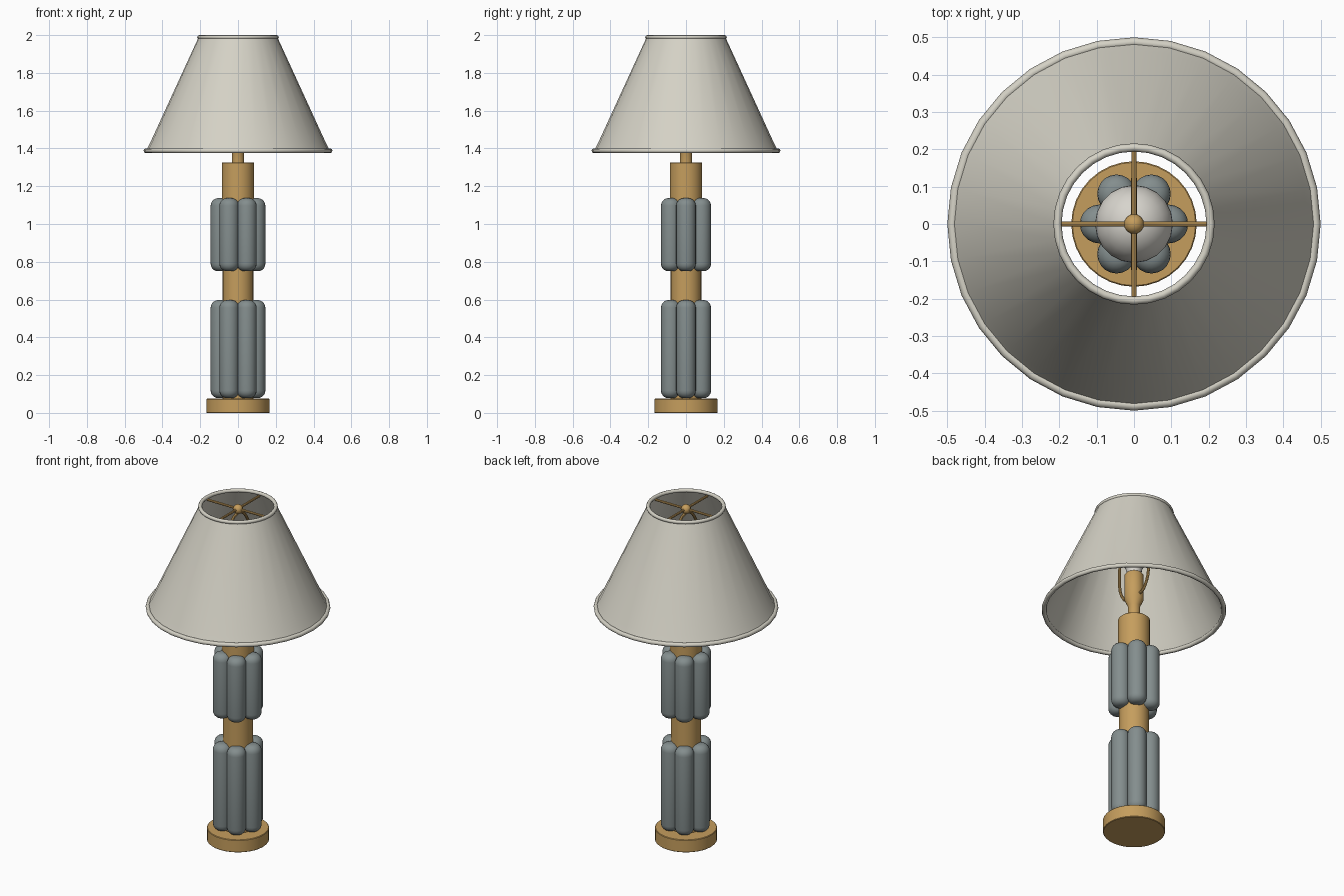
import bpy, bmesh, math
from mathutils import Vector

cube = bpy.data.objects.get("Cube")
if cube:
    bpy.data.objects.remove(cube, do_unlink=True)


def material(name, color):
    m = bpy.data.materials.new(name)
    m.use_nodes = True
    m.diffuse_color = (*color, 1)
    m.node_tree.nodes["Principled BSDF"].inputs["Base Color"].default_value = (*color, 1)
    return m


linen = material("linen", (0.66, 0.64, 0.56))
brass = material("brass", (0.56, 0.34, 0.11))
slate = material("slate_glaze", (0.23, 0.27, 0.27))
glass = material("frosted_glass", (0.68, 0.66, 0.61))


def finish(bm, name, mat, angle=35):
    mesh = bpy.data.meshes.new(name)
    bmesh.ops.recalc_face_normals(bm, faces=bm.faces)
    bm.to_mesh(mesh)
    bm.free()
    mesh.materials.append(mat)
    ob = bpy.data.objects.new(name, mesh)
    bpy.context.collection.objects.link(ob)
    bpy.ops.object.select_all(action="DESELECT")
    ob.select_set(True)
    bpy.context.view_layer.objects.active = ob
    bpy.ops.object.shade_smooth_by_angle(angle=math.radians(angle))
    return ob


def lathe(name, profile, mat, steps=32, center=(0, 0), closed=False, angle=35):
    """Spin (radius, height) points around a vertical axis."""
    bm = bmesh.new()
    verts = [bm.verts.new((r, 0, z)) for r, z in profile]
    edges = [bm.edges.new(p) for p in zip(verts, verts[1:])]
    if closed:
        edges.append(bm.edges.new((verts[-1], verts[0])))
    bmesh.ops.spin(bm, geom=verts + edges, cent=(0, 0, 0), axis=(0, 0, 1),
                   angle=math.tau, steps=steps)
    bmesh.ops.remove_doubles(bm, verts=bm.verts, dist=0.0001)
    bmesh.ops.translate(bm, verts=bm.verts, vec=(*center, 0))
    return finish(bm, name, mat, angle)


def drum(name, radius, low, high, mat, bevel=0.003):
    return lathe(name, [(0, low), (radius - bevel, low), (radius, low + bevel),
                        (radius, high - bevel), (radius - bevel, high), (0, high)], mat)


def rod(name, points, radius, mat, smooth=False):
    """Round wire along a path, turned into a mesh."""
    curve = bpy.data.curves.new(name, "CURVE")
    curve.dimensions = "3D"
    curve.bevel_depth = radius
    curve.bevel_resolution = 2
    curve.resolution_u = 6
    curve.use_fill_caps = True
    if smooth:
        sp = curve.splines.new("BEZIER")
        sp.bezier_points.add(len(points) - 1)
        for bp, co in zip(sp.bezier_points, points):
            bp.co = co
            bp.handle_left_type = bp.handle_right_type = "AUTO"
    else:
        sp = curve.splines.new("POLY")
        sp.points.add(len(points) - 1)
        for p, co in zip(sp.points, points):
            p.co = (*co, 1)
    curve.materials.append(mat)
    ob = bpy.data.objects.new(name, curve)
    bpy.context.collection.objects.link(ob)
    bpy.ops.object.select_all(action="DESELECT")
    ob.select_set(True)
    bpy.context.view_layer.objects.active = ob
    bpy.ops.object.convert(target="MESH")
    bpy.ops.object.shade_smooth_by_angle(angle=math.radians(40))


def ring(name, radius, height, thick, mat):
    arc = [i * math.tau / 8 for i in range(8)]
    lathe(name, [(radius + thick * math.cos(a), height + thick * math.sin(a)) for a in arc],
          mat, closed=True, angle=60)


# Brass stem
drum("base", 0.168, 0, 0.075, brass)
drum("middle_collar", 0.081, 0.07, 0.80, brass)
drum("upper_collar", 0.086, 0.80, 1.325, brass)
lathe("lamp_socket", [(0, 1.32), (0.033, 1.32), (0.033, 1.41), (0.052, 1.45),
                      (0.052, 1.6), (0.045, 1.61), (0, 1.61)], brass)


# Clustered rounded columns, six to a tier
def tier(name, low, high, count=6, spread=0.093, radius=0.052, soft=0.04):
    arc = [i * math.pi / 10 for i in range(6)]
    bottom = [(radius - soft + soft * math.sin(a), low + soft - soft * math.cos(a)) for a in arc]
    top = [(r, low + high - z) for r, z in reversed(bottom)]
    profile = [(0, low)] + bottom + top + [(0, high)]
    for i in range(count):
        a = i * math.tau / count
        lathe(f"{name}_{i + 1}", profile, slate, 20,
              (spread * math.cos(a), spread * math.sin(a)), angle=50)
    drum(f"{name}_core", 0.075, low + soft, high - soft, slate)


tier("lower_column", 0.078, 0.597)
tier("upper_column", 0.75, 1.137)

# Bulb
bulb_arc = [math.radians(-55 + 145 * i / 9) for i in range(10)]
lathe("bulb", [(0, 1.6), (0.04, 1.6), (0.043, 1.64)]
      + [(0.105 * math.cos(a), 1.76 + 0.105 * math.sin(a)) for a in bulb_arc], glass, 20)

# Harp around the bulb
rod("harp", [(0, -0.04, 1.47), (0, -0.085, 1.49), (0, -0.12, 1.70), (0, -0.09, 1.88),
             (0, 0, 1.95), (0, 0.09, 1.88), (0, 0.12, 1.70), (0, 0.085, 1.49),
             (0, 0.04, 1.47)], 0.008, brass, True)

# Spider arms and finial
for name, arm in (("cross_arm", Vector((0.2, 0, 0))), ("depth_arm", Vector((0, 0.2, 0)))):
    up = Vector((0, 0, 1.975))
    rod(name, [up - arm, up + arm], 0.007, brass)
finial_arc = [math.radians(-90 + 18 * i) for i in range(11)]
lathe("finial", [(0.027 * math.cos(a), 1.973 + 0.027 * math.sin(a)) for a in finial_arc],
      brass, 16)

# Shade with rolled rims
lathe("shade", [(0.488, 1.385), (0.465, 1.43), (0.208, 1.99), (0.200, 1.99),
                (0.457, 1.43), (0.48, 1.385)], linen, closed=True)
ring("shade_top_rim", 0.205, 1.989, 0.011, linen)
ring("shade_bottom_rim", 0.487, 1.388, 0.013, linen)
